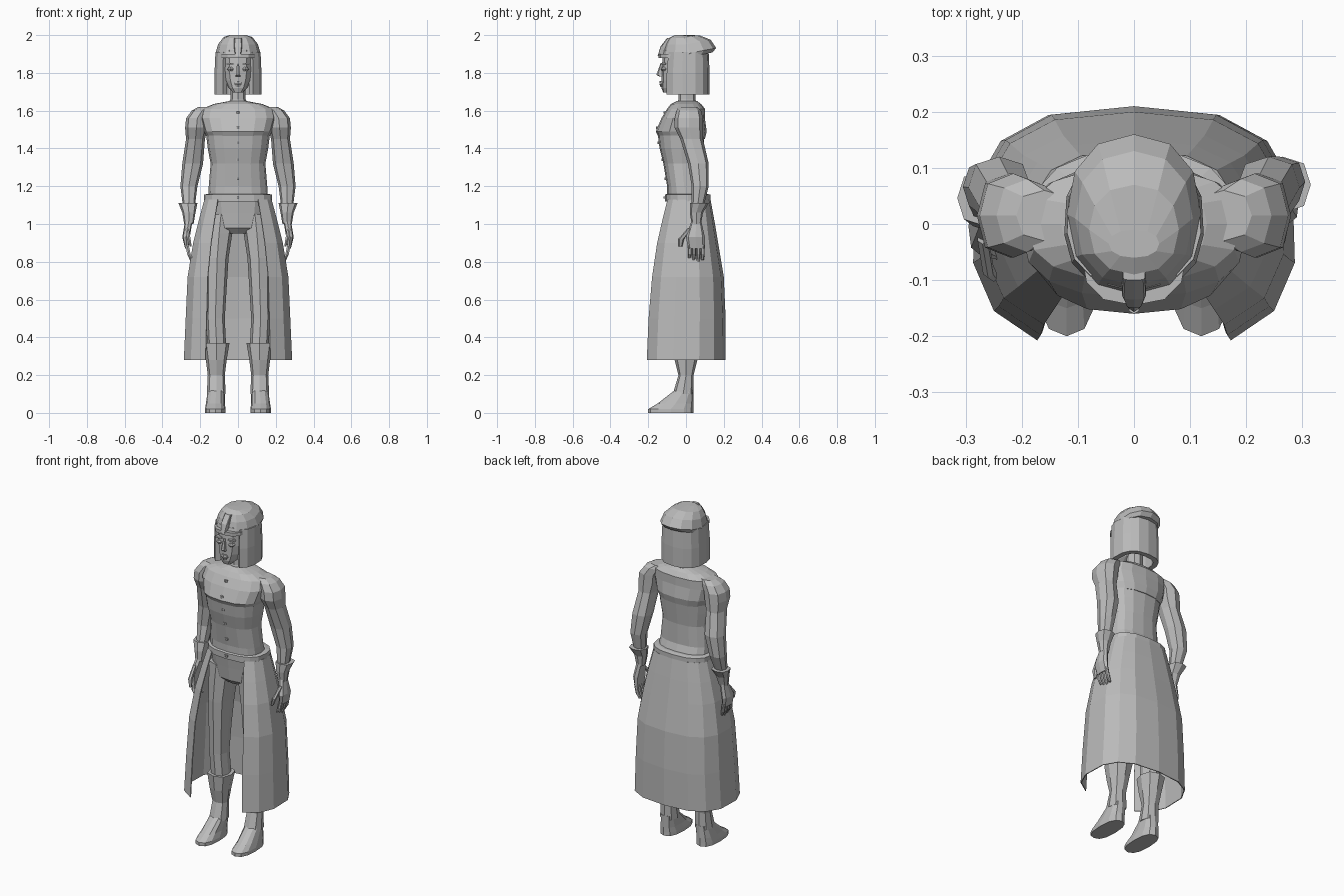
import bpy, bmesh, math

old = bpy.data.objects.get("Cube")
if old:
    bpy.data.objects.remove(old, do_unlink=True)

colour = (.5, .5, .5, 1)
grey = bpy.data.materials.new("plain grey")
grey.use_nodes = True
grey.diffuse_color = colour
grey.node_tree.nodes["Principled BSDF"].inputs["Base Color"].default_value = colour


def ring(z, half, front, back, x=0):
    """One horizontal cross-section, given by its height and extents."""
    return z, half, front, back, x


def squash(value, power):
    return math.copysign(abs(value) ** power, value)


def loft(name, rings, sides=8, power=.8, mirror=1, opening=0, swing=0, tilt=0):
    """Skin cross-sections into a flat-shaded part; an opening angle leaves a gap at the front."""
    bm = bmesh.new()
    rows = []
    for z, half, front, back, x in rings:
        forward = swing * max(0, 1.25 - z)
        middle, depth = (front + back) / 2, (back - front) / 2
        row = []
        for i in range(sides + 1 if opening else sides):
            angle = math.radians(opening / 2 - 90 + i * (360 - opening) / sides)
            px = x + half * squash(math.cos(angle), power)
            py = middle + depth * squash(math.sin(angle), power)
            row.append(bm.verts.new((mirror * px, py - forward, z + tilt * max(0, py))))
        rows.append(row)
    for low, high in zip(rows, rows[1:]):
        count = len(low)
        for i in range(sides):
            j = (i + 1) % count
            bm.faces.new((low[i], low[j], high[j], high[i]))
    if not opening:
        bm.faces.new(rows[0])
        bm.faces.new(rows[-1])
    bmesh.ops.recalc_face_normals(bm, faces=bm.faces)
    mesh = bpy.data.meshes.new(name)
    bm.to_mesh(mesh)
    bm.free()
    mesh.materials.append(grey)
    part = bpy.data.objects.new(name, mesh)
    bpy.context.collection.objects.link(part)
    return part


def thicken(part, amount):
    """Give an open sheet thickness on its inner side."""
    modifier = part.modifiers.new("thickness", "SOLIDIFY")
    modifier.thickness = amount
    modifier.offset = -1


# Torso, with the chest overhanging the waist
loft("torso", [
    ring(z=1.12, half=.16, front=-.1, back=.11),
    ring(z=1.2, half=.155, front=-.1, back=.08),
    ring(z=1.32, half=.145, front=-.12, back=.08),
    ring(z=1.4, half=.16, front=-.14, back=.09),
    ring(z=1.48, half=.17, front=-.15, back=.1),
], sides=16)
loft("chest_yoke", [
    ring(z=1.45, half=.16, front=-.14, back=.1),
    ring(z=1.49, half=.18, front=-.16, back=.11),
    ring(z=1.56, half=.2, front=-.13, back=.1),
    ring(z=1.61, half=.19, front=-.1, back=.1),
    ring(z=1.635, half=.13, front=-.08, back=.08),
    ring(z=1.65, half=.05, front=-.05, back=.06),
], sides=16)
loft("neck", [
    ring(z=1.62, half=.06, front=-.05, back=.06),
    ring(z=1.66, half=.04, front=-.04, back=.05),
    ring(z=1.75, half=.04, front=-.04, back=.05),
])
loft("belt", [
    ring(z=1.12, half=.18, front=-.11, back=.13),
    ring(z=1.155, half=.18, front=-.11, back=.13),
    ring(z=1.16, half=.16, front=-.1, back=.11),
], sides=16)

# Buttons down the chest
for z, front in ((1.59, -.12), (1.51, -.16), (1.43, -.15), (1.34, -.13), (1.24, -.115), (1.14, -.12)):
    loft("button", [ring(z=z + step, half=.01, front=front, back=front + .02)
                    for step in (-.006, .006)], sides=6)

# Long skirt, open at the front
skirt = loft("skirt", [
    ring(z=.28, half=.29, front=-.23, back=.21),
    ring(z=.5, half=.28, front=-.22, back=.21),
    ring(z=.72, half=.27, front=-.2, back=.2),
    ring(z=.9, half=.24, front=-.17, back=.17),
    ring(z=1.02, half=.21, front=-.14, back=.15),
    ring(z=1.13, half=.18, front=-.11, back=.13),
], sides=12, opening=60, power=.75)
thicken(skirt, .005)

loft("hips", [
    ring(z=.95, half=.06, front=-.05, back=.06),
    ring(z=.98, half=.12, front=-.08, back=.08),
    ring(z=1.06, half=.15, front=-.09, back=.1),
    ring(z=1.13, half=.16, front=-.1, back=.1),
], sides=12)

for side, mirror in (("left", 1), ("right", -1)):
    # Legs, boots and feet
    loft(side + "_leg", [
        ring(z=.3, half=.05, front=-.05, back=.06, x=.11),
        ring(z=.5, half=.05, front=-.06, back=.05, x=.12),
        ring(z=.66, half=.055, front=-.07, back=.06, x=.115),
        ring(z=.82, half=.06, front=-.08, back=.08, x=.11),
        ring(z=.95, half=.07, front=-.08, back=.09, x=.1),
        ring(z=1.05, half=.08, front=-.08, back=.1, x=.09),
    ], mirror=mirror)
    loft(side + "_boot", [
        ring(z=.1, half=.05, front=-.07, back=.04, x=.115),
        ring(z=.2, half=.045, front=-.04, back=.04, x=.115),
        ring(z=.28, half=.055, front=-.06, back=.06, x=.115),
        ring(z=.37, half=.07, front=-.07, back=.08, x=.115),
    ], mirror=mirror)
    loft(side + "_foot", [
        ring(z=0, half=.055, front=-.2, back=.04, x=.12),
        ring(z=.02, half=.055, front=-.2, back=.04, x=.12),
        ring(z=.05, half=.05, front=-.15, back=.04, x=.12),
        ring(z=.12, half=.045, front=-.06, back=.04, x=.115),
    ], sides=12, mirror=mirror)

    # Arms; the right forearm swings further forward
    pose = dict(mirror=mirror, swing=0 if side == "left" else .17)
    loft(side + "_arm", [
        ring(z=1.08, half=.03, front=.03, back=.09, x=.26),
        ring(z=1.2, half=.045, front=.03, back=.12, x=.26),
        ring(z=1.32, half=.055, front=.01, back=.12, x=.24),
        ring(z=1.45, half=.05, front=-.03, back=.09, x=.225),
        ring(z=1.51, half=.06, front=-.06, back=.09, x=.22),
        ring(z=1.56, half=.06, front=-.06, back=.09, x=.215),
        ring(z=1.6, half=.055, front=-.05, back=.08, x=.19),
        ring(z=1.62, half=.05, front=-.03, back=.06, x=.16),
    ], **pose)
    loft(side + "_cuff", [
        ring(z=1, half=.025, front=.03, back=.08, x=.26),
        ring(z=1.06, half=.035, front=.02, back=.09, x=.26),
        ring(z=1.11, half=.05, front=.02, back=.12, x=.265),
    ], **pose)
    loft(side + "_hand", [
        ring(z=.87, half=.01, front=.01, back=.1, x=.27),
        ring(z=.93, half=.02, front=0, back=.1, x=.275),
        ring(z=1.02, half=.02, front=.03, back=.08, x=.26),
    ], **pose)
    loft(side + "_thumb", [
        ring(z=.88, half=.006, front=-.04, back=-.02, x=.25),
        ring(z=.92, half=.01, front=-.04, back=-.01, x=.26),
        ring(z=.98, half=.01, front=.01, back=.04, x=.27),
    ], sides=6, **pose)
    for finger in range(4):
        front = .01 + finger * .023
        loft(side + "_finger", [
            ring(z=.8 + abs(finger - 2) * .01, half=.007, front=front, back=front + .015, x=.245),
            ring(z=.84, half=.01, front=front, back=front + .02, x=.26),
            ring(z=.89, half=.01, front=front, back=front + .02, x=.27),
        ], sides=6, **pose)

    # Eyes and brows
    loft(side + "_eye", [
        ring(z=1.81, half=.01, front=-.13, back=-.1, x=.04),
        ring(z=1.82, half=.02, front=-.135, back=-.1, x=.04),
        ring(z=1.83, half=.01, front=-.13, back=-.1, x=.04),
    ], sides=6, mirror=mirror)
    loft(side + "_eyebrow", [
        ring(z=1.845, half=.025, front=-.135, back=-.1, x=.04),
        ring(z=1.853, half=.02, front=-.135, back=-.1, x=.04),
    ], sides=6, mirror=mirror)

# Head, nose and lips
loft("head", [
    ring(z=1.695, half=.025, front=-.12, back=-.08),
    ring(z=1.72, half=.05, front=-.13, back=.02),
    ring(z=1.76, half=.07, front=-.13, back=.06),
    ring(z=1.81, half=.08, front=-.13, back=.08),
    ring(z=1.92, half=.08, front=-.12, back=.09),
], sides=12)
loft("nose", [
    ring(z=1.78, half=.015, front=-.14, back=-.12),
    ring(z=1.79, half=.012, front=-.157, back=-.12),
    ring(z=1.85, half=.006, front=-.135, back=-.12),
], sides=6)
loft("lower_lip", [
    ring(z=1.725, half=.012, front=-.135, back=-.11),
    ring(z=1.74, half=.022, front=-.14, back=-.11),
], sides=6)
loft("upper_lip", [
    ring(z=1.743, half=.026, front=-.14, back=-.11),
    ring(z=1.757, half=.014, front=-.14, back=-.11),
], sides=6)

# Straight bobbed hair, open at the face
hair = loft("hair", [
    ring(z=1.685, half=.125, front=-.12, back=.125),
    ring(z=1.8, half=.125, front=-.12, back=.125),
    ring(z=1.91, half=.12, front=-.11, back=.12),
], sides=12, opening=70)
thicken(hair, .03)

# Cap with a raised peak at the back, headband and front crest
loft("cap", [
    ring(z=1.88, half=.115, front=-.12, back=.14),
    ring(z=1.9, half=.12, front=-.125, back=.16),
    ring(z=1.95, half=.105, front=-.11, back=.13),
    ring(z=1.985, half=.08, front=-.09, back=.07),
    ring(z=2, half=.045, front=-.06, back=-.01),
], sides=12, power=.9, tilt=.2)
loft("headband", [
    ring(z=1.88, half=.095, front=-.145, back=.05),
    ring(z=1.9, half=.095, front=-.145, back=.05),
], sides=12)
loft("cap_crest", [
    ring(z=1.89, half=.015, front=-.15, back=-.06),
    ring(z=1.94, half=.022, front=-.135, back=-.06),
    ring(z=1.985, half=.02, front=-.1, back=-.06),
], sides=12, power=.3)
